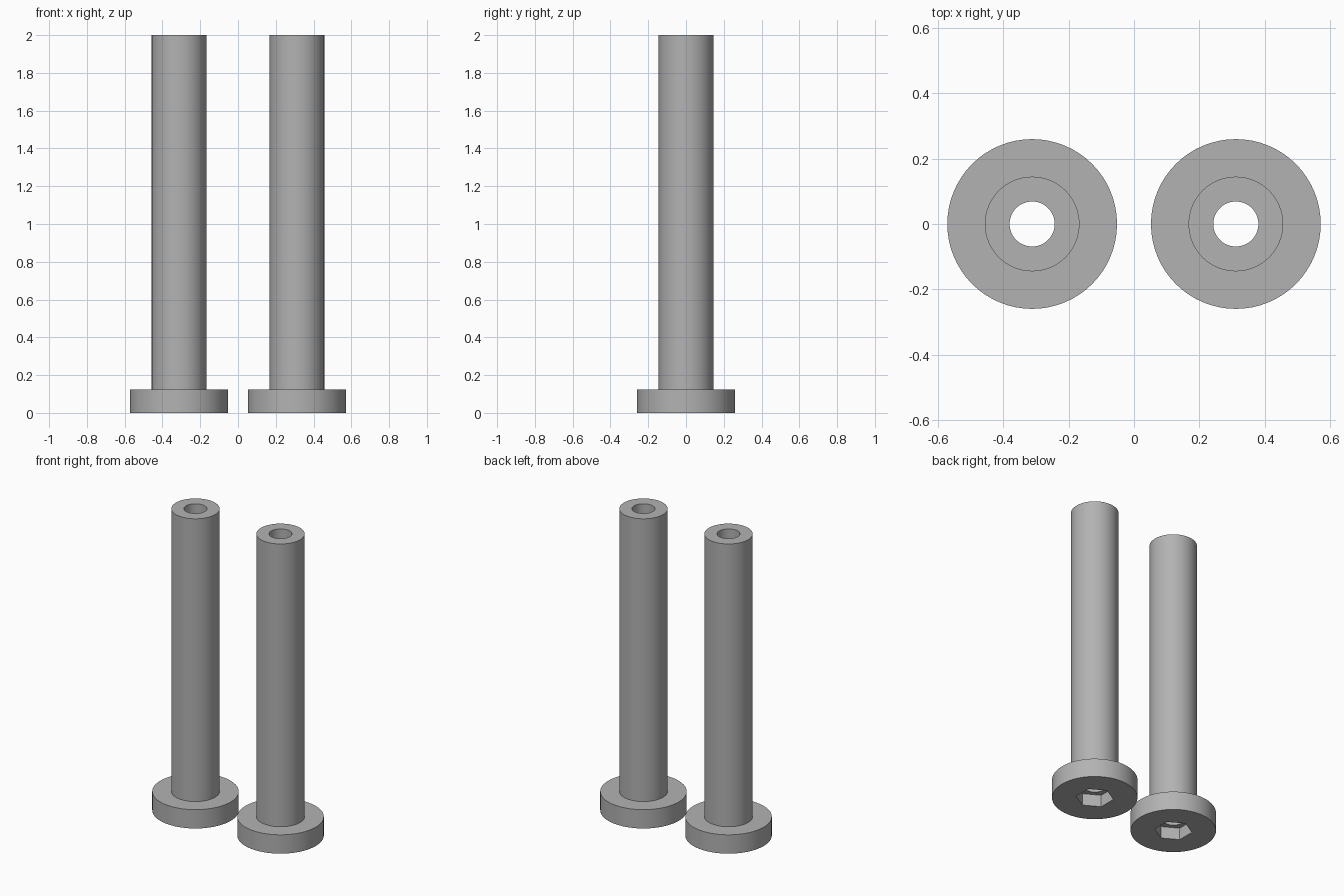
import bpy
import math

cube = bpy.data.objects.get("Cube")
if cube:
    bpy.data.objects.remove(cube, do_unlink=True)

HEAD_R, HEAD_H = 0.26, 0.125
SHAFT_R, BORE_R, LENGTH = 0.145, 0.069, 2.0
HEX_R, HEX_DEPTH = 0.115, 0.08
SPACING = 0.312

steel = bpy.data.materials.new("plain grey")
steel.use_nodes = True
grey = (0.45, 0.45, 0.45, 1)
steel.diffuse_color = grey
steel.node_tree.nodes["Principled BSDF"].inputs["Base Color"].default_value = grey


def prism(name, x, radius, bottom, top, sides=64, turn=0):
    bpy.ops.mesh.primitive_cylinder_add(
        vertices=sides, radius=radius, depth=top - bottom,
        location=(x, 0, (bottom + top) / 2), rotation=(0, 0, turn))
    obj = bpy.context.object
    obj.name = name
    obj.data.materials.append(steel)
    return obj


def combine(target, tool, operation):
    mod = target.modifiers.new("combine", "BOOLEAN")
    mod.operation = operation
    mod.solver = "EXACT"
    mod.object = tool
    bpy.context.view_layer.objects.active = target
    bpy.ops.object.modifier_apply(modifier=mod.name)
    bpy.data.objects.remove(tool, do_unlink=True)


def sleeve_bolt(name, x):
    # Flat round head with the shaft rising out of it
    bolt = prism(name, x, HEAD_R, 0, HEAD_H)
    combine(bolt, prism("shaft", x, SHAFT_R, HEAD_H / 2, LENGTH), "UNION")
    # Bore along the whole length
    combine(bolt, prism("bore", x, BORE_R, -0.1, LENGTH + 0.1), "DIFFERENCE")
    # Hexagonal key socket under the head, corners along y
    combine(bolt, prism("socket", x, HEX_R, -0.1, HEX_DEPTH, 6), "DIFFERENCE")
    bpy.ops.object.select_all(action="DESELECT")
    bolt.select_set(True)
    bpy.context.view_layer.objects.active = bolt
    bpy.ops.object.shade_smooth_by_angle(angle=math.radians(30))


sleeve_bolt("left_bolt", SPACING)
sleeve_bolt("right_bolt", -SPACING)
